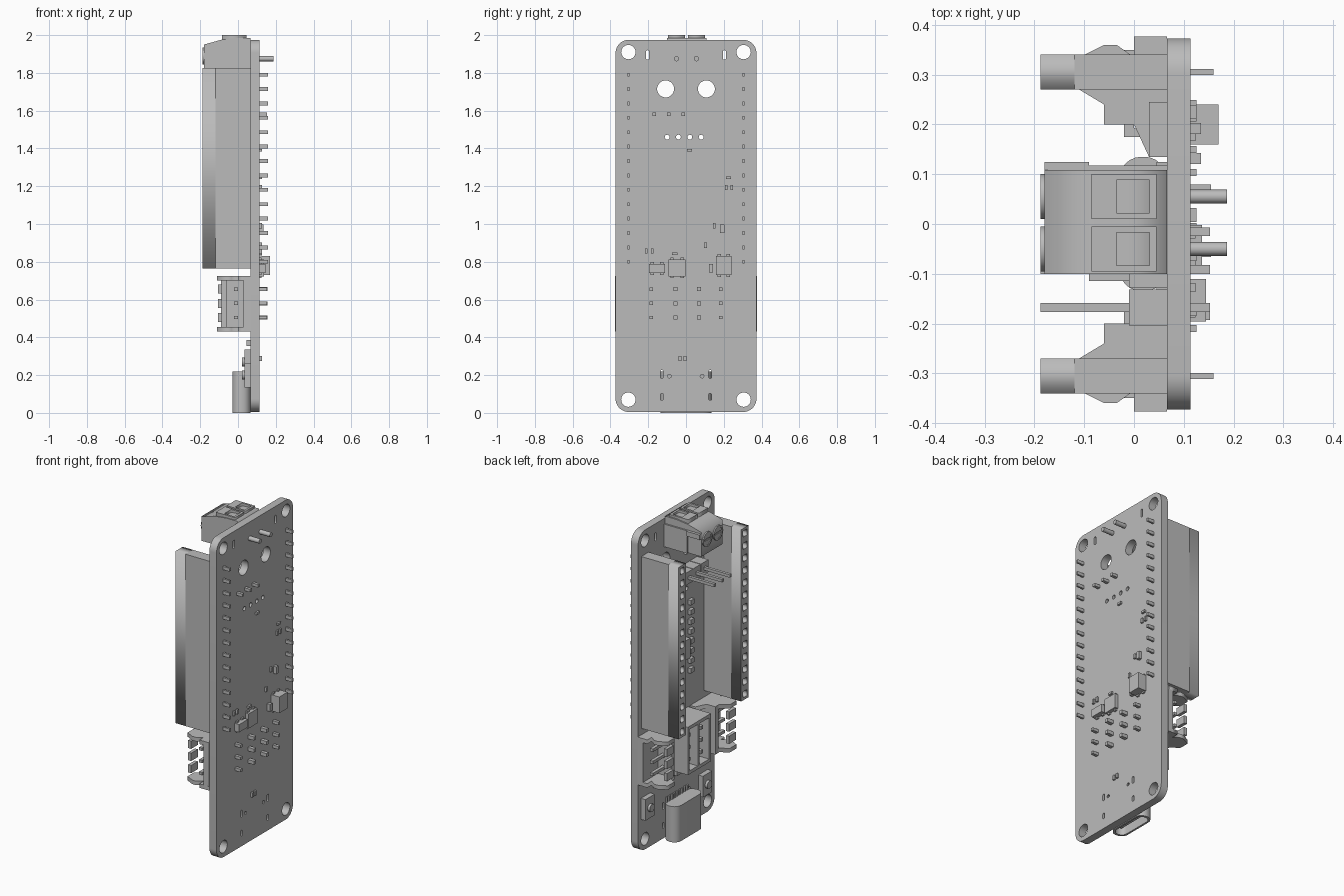
import bpy, bmesh, math
from mathutils import Matrix, Vector

old = bpy.data.objects.get("Cube")
if old:
    bpy.data.objects.remove(old)

grey = bpy.data.materials.new("plain grey")
grey.use_nodes = True
grey.diffuse_color = (0.5, 0.5, 0.5, 1)
grey.node_tree.nodes["Principled BSDF"].inputs["Base Color"].default_value = (0.5, 0.5, 0.5, 1)

FACE, BACK = 0.066, 0.114          # board surfaces along x


def boxes(name, bounds):
    """One object from (x0, x1, y0, y1, z0, z1) blocks."""
    bm = bmesh.new()
    for b in bounds:
        lo, hi = Vector(b[0::2]), Vector(b[1::2])
        size = hi - lo
        bmesh.ops.create_cube(bm, size=1, matrix=Matrix.Translation((lo + hi) / 2) @ Matrix.Diagonal((*size, 1)))
    me = bpy.data.meshes.new(name)
    bm.to_mesh(me)
    bm.free()
    me.materials.append(grey)
    ob = bpy.data.objects.new(name, me)
    bpy.context.collection.objects.link(ob)
    return ob


def chip(y, z, w, h, x0, x1):
    return (x0, x1, y - w / 2, y + w / 2, z - h / 2, z + h / 2)


def extrude(name, loops, lo, hi, axis="x"):
    """Fill 2D loops (later loops are holes) and extrude along x, y or z."""
    cu = bpy.data.curves.new(name, "CURVE")
    cu.dimensions, cu.fill_mode, cu.extrude = "2D", "BOTH", (hi - lo) / 2
    for loop in loops:
        sp = cu.splines.new("POLY")
        sp.points.add(len(loop) - 1)
        for p, (a, b) in zip(sp.points, loop):
            p.co = (a, b, 0, 1)
        sp.use_cyclic_u = True
    tmp = bpy.data.objects.new(name, cu)
    bpy.context.collection.objects.link(tmp)
    bpy.context.view_layer.update()
    me = bpy.data.meshes.new_from_object(tmp.evaluated_get(bpy.context.evaluated_depsgraph_get()))
    bpy.data.objects.remove(tmp)
    me.name = name
    mid = (lo + hi) / 2
    if axis == "x":      # loops are (y, z)
        m = Matrix(((0, 0, 1, mid), (1, 0, 0, 0), (0, 1, 0, 0), (0, 0, 0, 1)))
    elif axis == "y":    # loops are (x, z)
        m = Matrix(((1, 0, 0, 0), (0, 0, -1, mid), (0, 1, 0, 0), (0, 0, 0, 1)))
    else:                # loops are (x, y)
        m = Matrix.Translation((0, 0, mid))
    me.transform(m)
    me.materials.clear()
    me.materials.append(grey)
    ob = bpy.data.objects.new(name, me)
    bpy.context.collection.objects.link(ob)
    return ob


def rounded(a0, a1, b0, b1, r, n=6):
    pts = []
    corners = [(a1 - r, b1 - r), (a0 + r, b1 - r), (a0 + r, b0 + r), (a1 - r, b0 + r)]
    for k, (a, b) in enumerate(corners):
        for i in range(n + 1):
            t = math.pi / 2 * (k + i / n)
            pts.append((a + r * math.cos(t), b + r * math.sin(t)))
    return pts


def circle(a, b, r, n=20):
    return [(a + r * math.cos(math.tau * i / n), b + r * math.sin(math.tau * i / n)) for i in range(n)]


def square(a, b, h):
    return [(a - h, b - h), (a + h, b - h), (a + h, b + h), (a - h, b + h)]


def smooth(ob):
    bpy.ops.object.select_all(action="DESELECT")
    ob.select_set(True)
    bpy.context.view_layer.objects.active = ob
    bpy.ops.object.shade_smooth_by_angle(angle=math.radians(35))


# circuit board with mounting holes, slots and small drill holes
holes = [circle(s * 0.305, z, 0.038, 28) for s in (-1, 1) for z in (0.07, 1.91)]
holes += [circle(s * 0.108, 1.715, 0.045, 28) for s in (-1, 1)]
holes += [circle(-0.1 + 0.06 * i, 1.46, 0.013, 12) for i in range(4)]
holes += [circle(y, 0.195, 0.01, 10) for y in (-0.088, 0.085)]
holes += [rounded(y - 0.008, y + 0.008, z - h, z + h, 0.007, 4)
          for y, z, h in [(-0.203, 1.895, 0.025), (0.203, 1.895, 0.025)]
          + [(s * 0.128, z, h) for s in (-1, 1) for z, h in ((0.205, 0.022), (0.085, 0.018))]]
smooth(extrude("circuit_board", [rounded(-0.373, 0.373, 0.005, 1.975, 0.07, 10)] + holes, FACE, BACK))

# two long socket strips with square openings and solder pins
pin_z = [0.8 + 0.0762 * i for i in range(14)]
for side, s in (("left", 1), ("right", -1)):
    y0, y1 = sorted((s * 0.27, s * 0.341))
    frame = [(y0, 0.765), (y1, 0.765), (y1, 1.825), (y0, 1.825)]
    extrude(side + "_socket_front", [frame] + [square(s * 0.305, z, 0.019) for z in pin_z], -0.188, -0.12)
    boxes(side + "_socket_body", [(-0.12, FACE, y0, y1, 0.765, 1.825)])
    boxes(side + "_socket_pins", [chip(s * 0.305, z, 0.012, 0.02, BACK, 0.16) for z in pin_z])

# screw terminal block: stepped side profile, wire openings on top
profile = [(FACE, 1.8), (FACE, 1.985), (-0.01, 1.985), (-0.09, 1.975), (-0.18, 1.95), (-0.18, 1.8)]
extrude("terminal_body", [profile], -0.1, 0.108, "y")
boxes("terminal_side_rail", [(-0.18, -0.09, 0.108, 0.125, 1.91, 1.94), (-0.09, FACE, 0.108, 0.118, 1.8, 1.94)])
for y in (-0.05, 0.055):
    outer = [(-0.085, y - 0.045), (0.045, y - 0.045), (0.045, y + 0.045), (-0.085, y + 0.045)]
    extrude("wire_opening", [outer, square(-0.002, y, 0.033)], 1.975, 2.0, "z")
    smooth(extrude("screw_collar", [circle(y, 1.89, 0.045), circle(y, 1.89, 0.034)], -0.188, -0.178))
    slot = [(y - 0.03, 1.885), (y + 0.03, 1.885), (y + 0.03, 1.895), (y - 0.03, 1.895)]
    smooth(extrude("terminal_screw", [circle(y, 1.89, 0.034), slot], -0.185, -0.178))
    smooth(extrude("terminal_lead", [circle(y, 1.875, 0.014, 12)], BACK, 0.187))

# three pin header on the component face
pin_y = [-0.168 + 0.0762 * i for i in range(3)]
boxes("pin_header_base", [chip(y, 1.58, 0.072, 0.076, -0.01, FACE) for y in pin_y])
boxes("pin_header_pins", [chip(y, 1.58, 0.018, 0.018, -0.188, 0.153) for y in pin_y])

# side-entry connectors on both edges: base, end walls, ribs and pins
rows = [0.505, 0.58, 0.655]
for side, s in (("left", 1), ("right", -1)):
    def span(x0, x1, a, b, z0, z1):
        return (x0, x1, *sorted((s * a, s * b)), z0, z1)
    parts = [span(0.03, FACE, 0.2, 0.377, 0.43, 0.725), span(-0.06, FACE, 0.2, 0.23, 0.43, 0.725)]
    boxes(side + "_connector_shell", parts)
    wall = [(-0.06, 0.2), (-0.06, 0.24), (-0.11, 0.27), (-0.11, 0.335), (-0.06, 0.36), (-0.035, 0.36),
            (0.0, 0.335), (0.0, 0.377), (FACE, 0.377), (FACE, 0.135), (0.03, 0.135), (0.0, 0.2)]
    for z in (0.43, 0.7):
        extrude(side + "_connector_wall", [[(x, s * y) for x, y in wall]], z, z + 0.025, "z")
    boxes(side + "_connector_ribs", [span(-0.105, -0.085, 0.27, 0.335, z - 0.024, z + 0.024) for z in rows])
    boxes(side + "_connector_pins", [span(-0.02, 0.0, 0.175, 0.35, z - 0.009, z + 0.009) for z in rows]
          + [span(-0.02, 0.153, 0.175, 0.193, z - 0.009, z + 0.009) for z in rows])

# central double connector: open shroud with two rows of pins
boxes("middle_connector", [(0.03, FACE, -0.115, 0.11, 0.43, 0.725)]
      + [(-0.09, FACE, y - 0.009, y + 0.009, 0.43, 0.725) for y in (-0.106, 0.005, 0.101)]
      + [(-0.09, FACE, -0.115, 0.11, z, z + 0.02) for z in (0.43, 0.705)])
boxes("middle_connector_pins", [chip(y, z, 0.022, 0.022, -0.07, 0.155) for y in (-0.055, 0.068) for z in rows])

# charging port: rounded shell with a recessed mouth
mouth = [(a + 0.018, b) for a, b in rounded(-0.036, 0.036, -0.12, 0.12, 0.033)]
shell = [(a + 0.018, b) for a, b in rounded(-0.048, 0.048, -0.135, 0.135, 0.045)]
smooth(extrude("port_shell", [shell, mouth], 0.0, 0.18, "z"))
smooth(extrude("port_rear", [shell], 0.18, 0.22, "z"))
boxes("port_tongue", [(0.008, 0.028, -0.1, 0.1, 0.03, 0.18)])
boxes("port_contacts", [chip(-0.1 + 0.025 * i, 0.235, 0.012, 0.03, 0.056, FACE) for i in range(9)])

# push buttons
for y, z in ((0.3, 0.27), (-0.26, 0.2)):
    boxes("button_body", [chip(y, z, 0.09, 0.13, 0.035, FACE)])
    smooth(extrude("button_cap", [circle(y, z, 0.024)], 0.02, 0.035))

# small parts on the component face
boxes("front_chips", [chip(-0.13, 0.95 + 0.06 * i, 0.035, 0.03, 0.045, FACE) for i in range(8)]
      + [chip(0.19, 0.95, 0.11, 0.12, 0.03, FACE), chip(-0.04, 1.1, 0.12, 0.12, 0.04, FACE)]
      + [chip(y, 0.37, 0.05, 0.03, 0.045, FACE) for y in (-0.2, -0.1, 0.0, 0.1, 0.2)])

# packages on the back face with their legs
packs = [(-0.153, 0.765, 0.085, 0.048, 0.145), (-0.047, 0.768, 0.09, 0.09, 0.137), (0.2, 0.78, 0.08, 0.1, 0.17)]
boxes("back_chips", [chip(y, z, w, h, BACK, x) for y, z, w, h, x in packs])
boxes("back_chip_legs", [chip(y, z + k * h / 2, 0.018, 0.02, BACK, 0.124)
                         for c, z, w, h, x in packs for k in (-1, 1) for y in (c - w * 0.3, c + w * 0.3)])
tiny = [(0.225, 1.245, 1), (0.213, 1.193, 0), (0.242, 1.193, 0), (0.018, 1.39, 1), (0.192, 0.975, 2),
        (0.15, 0.99, 0), (0.103, 0.887, 0), (0.132, 0.767, 2), (-0.06, 0.843, 1), (-0.21, 0.857, 0),
        (-0.178, 0.857, 0), (-0.032, 0.288, 0), (-0.005, 0.288, 0)]
sizes = [(0.014, 0.028, 0.126), (0.028, 0.014, 0.126), (0.022, 0.045, 0.135)]
boxes("back_small_parts", [chip(y, z, *sizes[k][:2], BACK, sizes[k][2]) for y, z, k in tiny])
